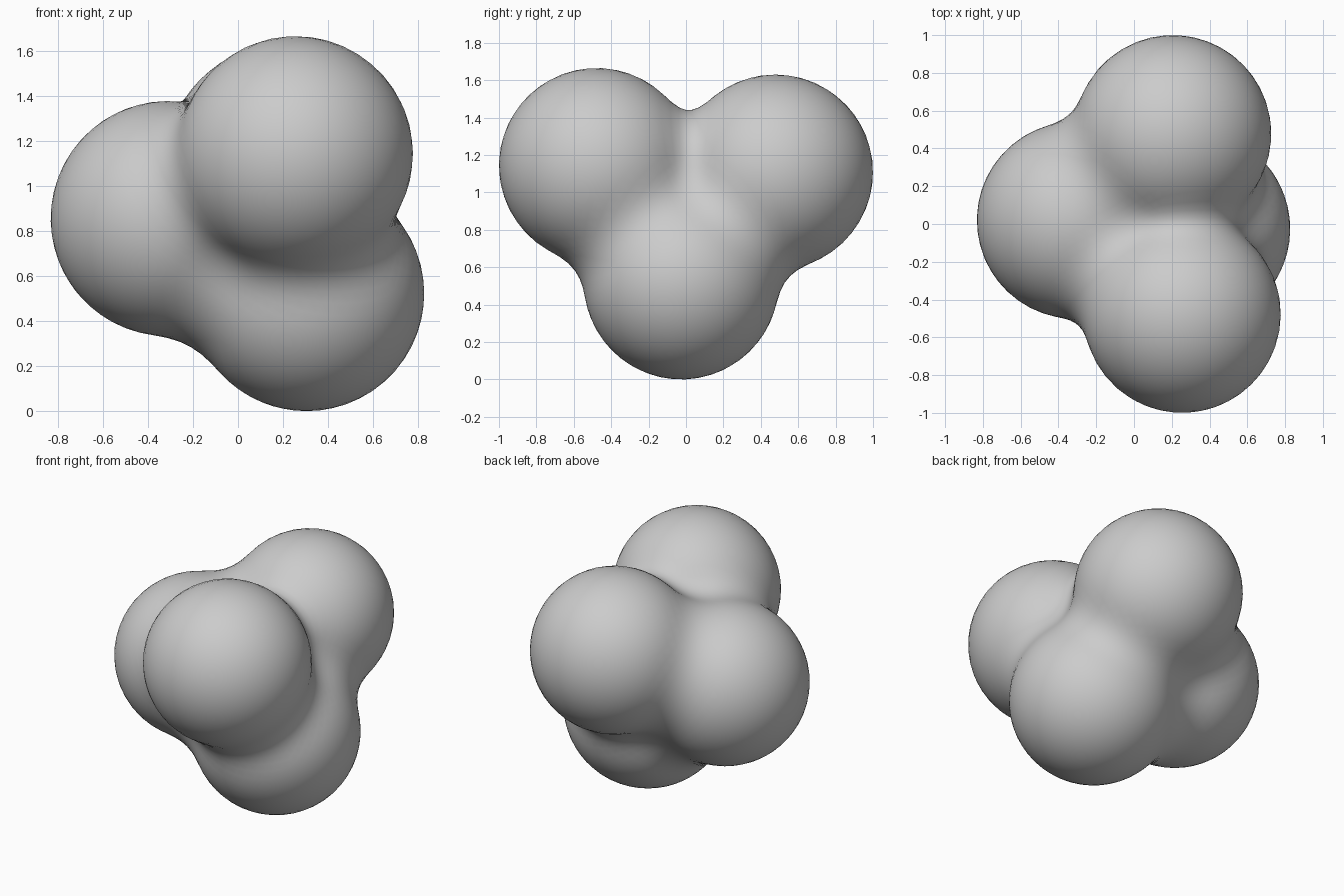
import bpy, bmesh
from mathutils import Vector

if "Cube" in bpy.data.objects:
    bpy.data.objects.remove(bpy.data.objects["Cube"])

# Four equal lobes in a rough tetrahedron, melted together by a soft field
LOBES = [Vector(c) for c in (
    (0.255, -0.478, 1.143),   # front upper
    (0.205, 0.478, 1.108),    # back upper
    (-0.31, 0.02, 0.855),     # left
    (0.305, -0.025, 0.522),   # bottom
)]
RADIUS, REACH2 = 0.522, 0.545


def influence(d2):
    return max(0.0, 1 - d2 / REACH2) ** 3


LEVEL = influence(RADIUS ** 2)


def inside(p):
    return sum(influence((p - c).length_squared) for c in LOBES) > LEVEL


# Push an icosphere out from the middle until it meets the blended surface
middle = sum(LOBES, Vector()) / len(LOBES)
bm = bmesh.new()
bmesh.ops.create_icosphere(bm, subdivisions=5, radius=1)
for v in bm.verts:
    ray = v.co.normalized()
    near, far = 0.0, 1.4
    for _ in range(20):
        half = (near + far) / 2
        if inside(middle + ray * half):
            near = half
        else:
            far = half
    v.co = middle + ray * near

# Even out the stretched faces in the necks
for f in bm.faces:
    f.smooth = True
mesh = bpy.data.meshes.new("blended_lobes")
bm.to_mesh(mesh)
bm.free()
body = bpy.data.objects.new("blended_lobes", mesh)
bpy.context.collection.objects.link(body)
